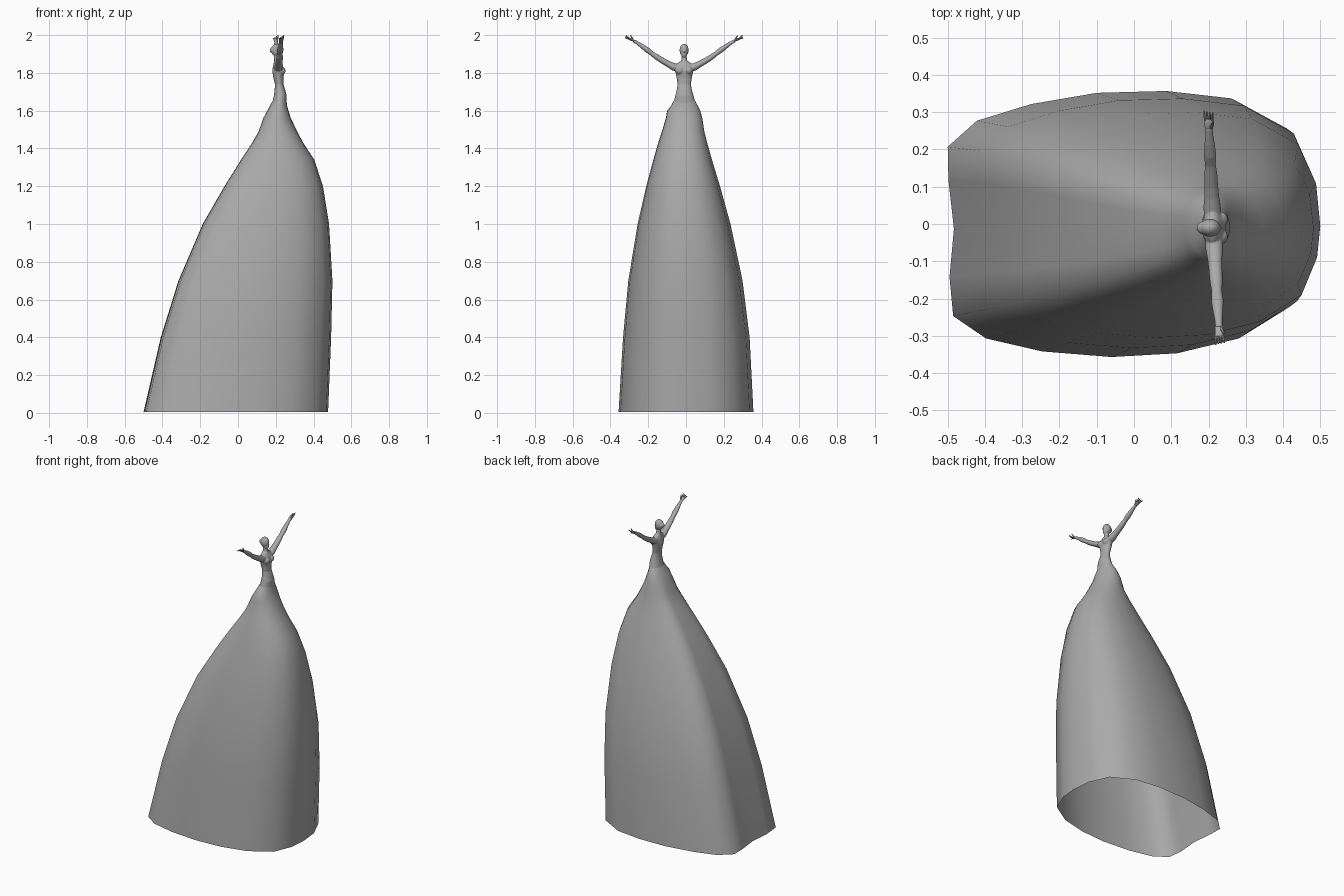
import bpy, bmesh, math
from mathutils import Vector

if "Cube" in bpy.data.objects:
    bpy.data.objects.remove(bpy.data.objects["Cube"])

CY = -0.01  # body centre line in y
grey = bpy.data.materials.new("dark_grey")
grey.diffuse_color = (.4, .4, .4, 1)
grey.use_nodes = True
grey.node_tree.nodes["Principled BSDF"].inputs["Base Color"].default_value = grey.diffuse_color


def finish(name, bm, angle=50, fuse=False):
    bmesh.ops.recalc_face_normals(bm, faces=bm.faces)
    me = bpy.data.meshes.new(name)
    bm.to_mesh(me)
    bm.free()
    me.materials.append(grey)
    ob = bpy.data.objects.new(name, me)
    bpy.context.collection.objects.link(ob)
    bpy.ops.object.select_all(action='DESELECT')
    ob.select_set(True)
    bpy.context.view_layer.objects.active = ob
    if fuse:  # melt overlapping volumes into one smooth skin
        m = ob.modifiers.new("Remesh", 'REMESH')
        m.mode = 'VOXEL'
        m.voxel_size = .0025
        m.use_smooth_shade = True
        s = ob.modifiers.new("Smooth", 'SMOOTH')
        s.factor, s.iterations = .5, 6
    else:
        bpy.ops.object.shade_smooth_by_angle(angle=math.radians(angle))
    return ob


def loft(bm, rings, cap_start=False, cap_end=False):
    vs = [[bm.verts.new(p) for p in r] for r in rings]
    n = len(rings[0])
    for a, b in zip(vs, vs[1:]):
        for i in range(n):
            j = (i + 1) % n
            bm.faces.new((a[i], a[j], b[j], b[i]))
    if cap_start:
        bm.faces.new(vs[0][::-1])
    if cap_end:
        bm.faces.new(vs[-1])


def tube(bm, pts, radii, flat=1.0, sides=10):
    pts = [Vector(p) for p in pts]
    rings = []
    for i, (p, r) in enumerate(zip(pts, radii)):
        d = (pts[min(i + 1, len(pts) - 1)] - pts[max(i - 1, 0)]).normalized()
        u = d.cross(Vector((1, 0, 0))).normalized()
        v = d.cross(u)
        rings.append([p + u * r * flat * math.cos(t) + v * r * math.sin(t)
                      for t in (2 * math.pi * k / sides for k in range(sides))])
    loft(bm, rings, True, True)


def ball(bm, centre, radii, tilt=0.0):
    res = bmesh.ops.create_uvsphere(bm, u_segments=20, v_segments=14, radius=1)
    c, s = math.cos(tilt), math.sin(tilt)
    for v in res['verts']:
        x, y, z = (v.co[i] * radii[i] for i in range(3))
        v.co = Vector((x * c + z * s, y, z * c - x * s)) + Vector(centre)


# Gown: hem outline with a hollow back, easing into an oval at the hips
hem = [(-.5, .21), (-.42, .28), (-.27, .325), (-.09, .355), (.1, .36),
       (.28, .34), (.43, .26), (.487, .135), (.5, 0), (.49, -.1),
       (.44, -.22), (.3, -.305), (.13, -.345), (-.05, -.355), (-.24, -.34),
       (-.395, -.305), (-.485, -.245), (-.495, -.14), (-.483, -.01), (-.498, .12)]
unit = [(x / .5, y / .358) for x, y in hem]
# z, x min, x max, y min, y max, roundness
gown_rows = [(.005, -.5, .477, -.36, .355, 0), (.4, -.41, .493, -.336, .335, .02),
             (.7, -.318, .5, -.308, .298, .05), (1.0, -.19, .482, -.258, .235, .12),
             (1.2, -.075, .45, -.212, .18, .22), (1.34, .012, .404, -.174, .138, .35),
             (1.43, .073, .345, -.148, .113, .5), (1.49, .108, .313, -.128, .098, .65),
             (1.56, .133, .28, -.107, .088, .85), (1.6, .155, .267, -.1, .077, 1),
             (1.625, .168, .26, -.08, .064, 1), (1.65, .182, .257, -.066, .05, 1)]
rings = []
for z, x0, x1, y0, y1, k in gown_rows:
    ring = []
    for ux, uy in unit:
        a = math.atan2(uy, ux)
        px = ux + (math.cos(a) - ux) * k
        py = uy + (math.sin(a) - uy) * k
        ring.append(((x0 + x1) / 2 + px * (x1 - x0) / 2,
                     (y0 + y1) / 2 + py * (y1 - y0) / 2, z))
    rings.append(ring)
bm = bmesh.new()
loft(bm, rings)
finish("gown", bm, 60)

# Body: waist, ribcage, shoulders and neck
torso_rows = [(1.635, .18, .258, -.068, .052), (1.68, .19, .258, -.057, .04),
              (1.71, .194, .25, -.049, .031), (1.74, .195, .241, -.045, .026),
              (1.775, .187, .241, -.05, .031), (1.81, .181, .246, -.058, .039),
              (1.835, .185, .239, -.062, .043), (1.852, .19, .23, -.046, .027),
              (1.864, .192, .224, -.026, .007), (1.885, .191, .221, -.023, .003),
              (1.905, .193, .221, -.023, .003)]
body = bmesh.new()
loft(body, [[((a + b) / 2 + (b - a) / 2 * math.cos(t), (c + d) / 2 + (d - c) / 2 * math.sin(t), z)
             for t in (2 * math.pi * i / 20 for i in range(20))]
            for z, a, b, c, d in torso_rows], True, True)

# Bust
for s in (-1, 1):
    ball(body, (.228, CY + s * .023, 1.812), (.024, .022, .022))

# Head with jaw, nose and hair knot
ball(body, (.204, CY, 1.92), (.028, .024, .034))
ball(body, (.214, CY, 1.9), (.018, .016, .021), -.2)
ball(body, (.23, CY, 1.912), (.006, .005, .009))
ball(body, (.185, CY, 1.92), (.017, .017, .017))

# Raised arms joined to the body, with separate spread-finger hands
for side, label, bend in ((-1, "right", .018), (1, "left", -.012)):
    def at(reach, z, dx=0.0):
        return (.212 + bend * (reach / .3) + dx, CY + side * reach, z)
    tube(body, [at(.025, 1.822), at(.055, 1.832), at(.085, 1.848), at(.115, 1.865), at(.145, 1.884),
                at(.17, 1.902), at(.195, 1.921), at(.225, 1.943), at(.25, 1.96), at(.268, 1.97)],
         [.022, .024, .02, .0185, .0175, .0145, .017, .014, .0105, .01], .85, 14)
    bm = bmesh.new()
    tube(bm, [at(.255, 1.963), at(.272, 1.973), at(.285, 1.978), at(.292, 1.98)],
         [.008, .012, .013, .01], .5)
    for i, f in enumerate((-.009, -.003, .003, .009)):
        tip = 1.984 + .005 * i
        tube(bm, [at(.286, 1.978, f), at(.3, 1.982 + .003 * i, f * 1.2), at(.314 - .002 * i, tip, f * 1.3)],
             [.0035, .0032, .002], 1, 6)
    tube(bm, [at(.27, 1.973, .006), at(.277, 1.987, .01), at(.284, 1.999, .012)],
         [.005, .004, .002], 1, 6)
    finish(label + "_hand", bm)
finish("body", body, fuse=True)
